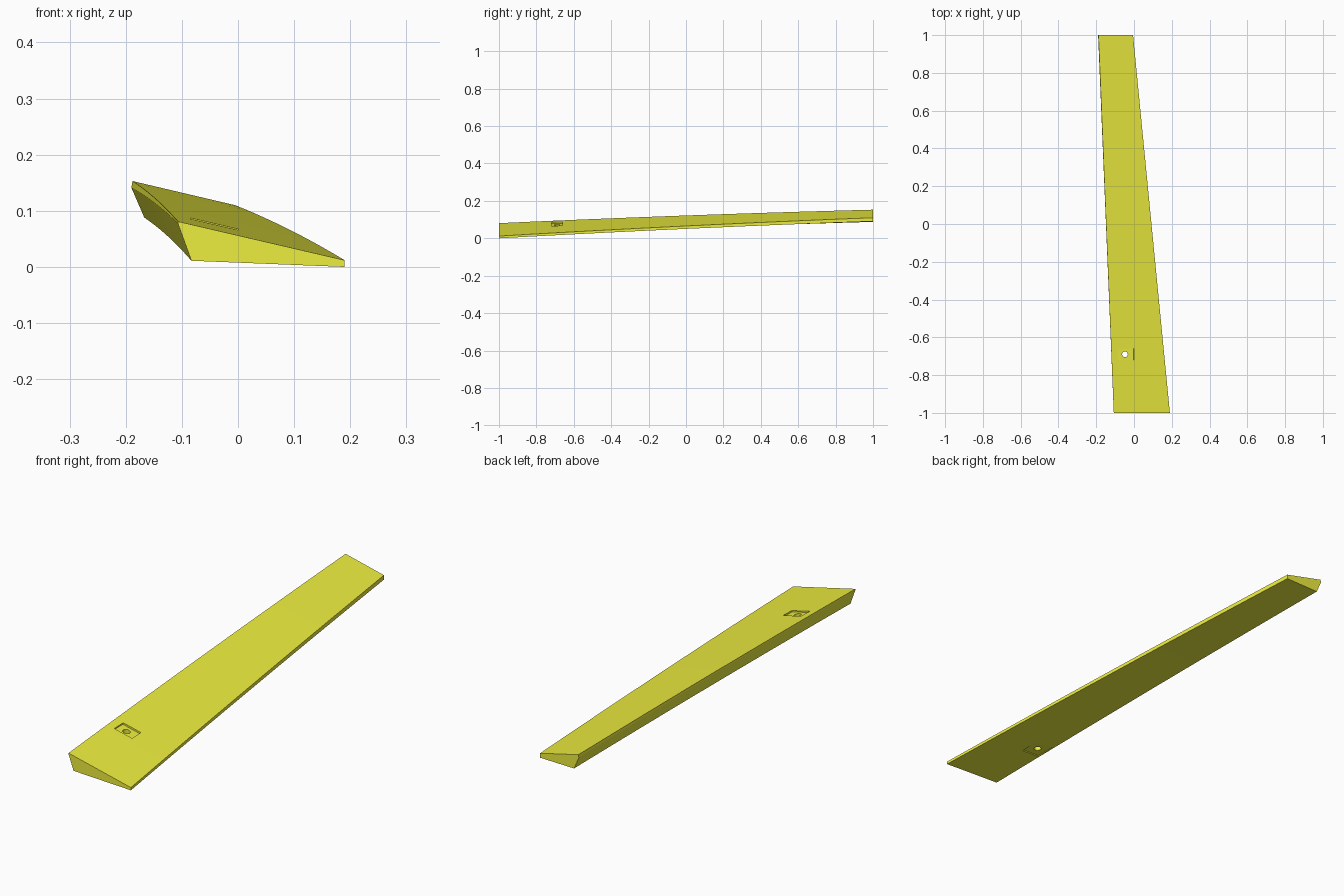
import bpy, bmesh, math
from mathutils import Matrix

if "Cube" in bpy.data.objects:
    bpy.data.objects.remove(bpy.data.objects["Cube"])

# Cross-section corners (x, z) at the wide root (y=-1) and narrow tip (y=1)
ROOT = [(-0.107, 0.081), (-0.107, 0.077), (-0.083, 0.011), (0.19, 0.0), (0.19, 0.012)]
TIP = [(-0.188, 0.153), (-0.19, 0.141), (-0.167, 0.088), (-0.005, 0.091), (-0.005, 0.110)]
ROWS = 16


def section(t):
    bow = 0.005 * 4 * t * (1 - t)          # slight upward bow along the span
    pts = []
    for (x0, z0), (x1, z1) in zip(ROOT, TIP):
        pts.append((x0 + (x1 - x0) * t, -1 + 2 * t, z0 + (z1 - z0) * t + bow))
    return pts


# Blade body, lofted from root to tip
bm = bmesh.new()
rings = [[bm.verts.new(p) for p in section(i / ROWS)] for i in range(ROWS + 1)]
for a, b in zip(rings, rings[1:]):
    for k in range(5):
        n = (k + 1) % 5
        bm.faces.new((a[k], a[n], b[n], b[k]))
bm.faces.new(rings[0])
bm.faces.new(rings[-1])
bmesh.ops.recalc_face_normals(bm, faces=bm.faces)
mesh = bpy.data.meshes.new("blade")
bm.to_mesh(mesh)
bm.free()
blade = bpy.data.objects.new("blade", mesh)
bpy.context.collection.objects.link(blade)
mat = bpy.data.materials.new("yellow")
mat.diffuse_color = (0.85, 0.85, 0.05, 1)
mat.use_nodes = True
mat.node_tree.nodes["Principled BSDF"].inputs["Base Color"].default_value = mat.diffuse_color
mesh.materials.append(mat)


def cut(name, build, matrix):
    b = bmesh.new()
    build(b)
    b.transform(matrix)
    m = bpy.data.meshes.new(name)
    b.to_mesh(m)
    b.free()
    m.materials.append(mat)
    ob = bpy.data.objects.new(name, m)
    bpy.context.collection.objects.link(ob)
    ob.hide_render = True
    ob.hide_viewport = True
    mod = blade.modifiers.new(name, 'BOOLEAN')
    mod.object = ob
    mod.operation = 'DIFFERENCE'
    mod.solver = 'EXACT'


def pocket(name, centre, size, tilt):
    cut(name, lambda b: bmesh.ops.create_cube(b, size=1),
        Matrix.Translation(centre) @ Matrix.Rotation(tilt, 4, 'Y')
        @ Matrix.Diagonal((*size, 1)))


# Shallow mounting recesses above and below, joined by a bolt hole
pocket("top_recess_cutter", (-0.0425, -0.69, 0.0763), (0.087, 0.06, 0.012), math.atan(0.229))
pocket("bottom_recess_cutter", (-0.048, -0.69, 0.0236), (0.085, 0.09, 0.006), math.atan(0.03))
cut("bolt_hole_cutter",
    lambda b: bmesh.ops.create_cone(b, cap_ends=True, segments=24,
                                    radius1=0.015, radius2=0.015, depth=0.3),
    Matrix.Translation((-0.048, -0.69, 0.05)))
